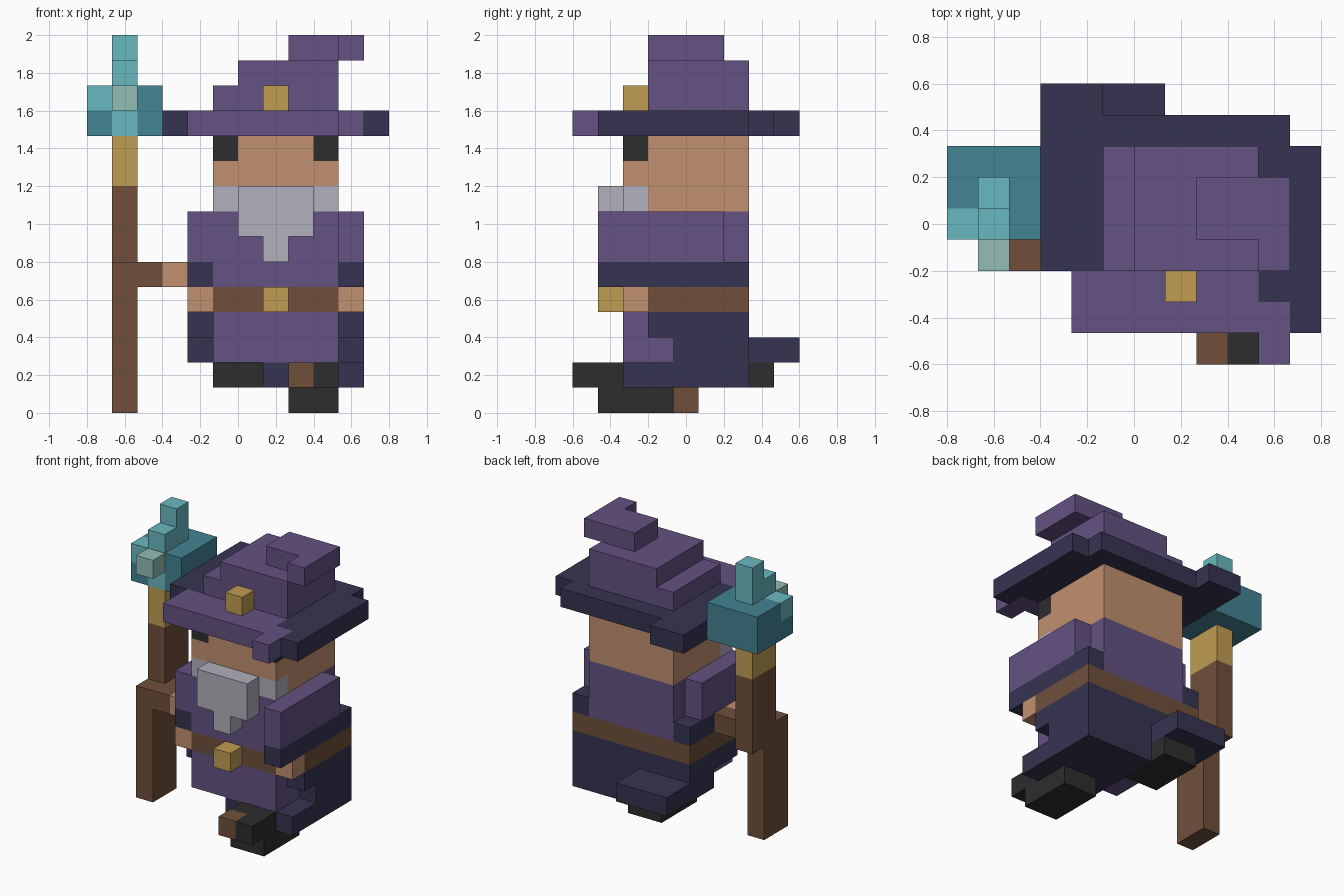
import bpy, bmesh, math
from mathutils import Vector

cube = bpy.data.objects.get("Cube")
if cube:
    bpy.data.objects.remove(cube, do_unlink=True)

U = 2 / 15                              # edge length of one block
ORIGIN = Vector((-6 * U, -4.5 * U, 0))  # grid corner
MID = 7                                 # block column the body is centred on
cells = {}                              # block position -> part name
part_materials = {}


def make_material(name, r, g, b):
    """Flat colour given as 0-255 sRGB, stored as linear values."""
    lin = [((c / 255 + 0.055) / 1.055) ** 2.4 for c in (r, g, b)] + [1]
    mat = bpy.data.materials.new(name)
    mat.use_nodes = True
    mat.diffuse_color = lin
    bsdf = mat.node_tree.nodes["Principled BSDF"]
    bsdf.inputs["Base Color"].default_value = lin
    bsdf.inputs["Roughness"].default_value = 0.9
    return mat


def region(x, y, z, w, d, h):
    return [(i, j, k) for i in range(x, x + w)
            for j in range(y, y + d) for k in range(z, z + h)]


def add(part, mat, x, y, z, w=1, d=1, h=1):
    """Fill a box of blocks; a later part replaces an earlier one."""
    part_materials[part] = mat
    for cell in region(x, y, z, w, d, h):
        cells[cell] = part


def add_mid(part, mat, w, y, z, d=1, h=1):
    """Fill a box of odd width centred on the body."""
    add(part, mat, MID - w // 2, y, z, w, d, h)


def carve(x, y, z, w=1, d=1, h=1):
    for cell in region(x, y, z, w, d, h):
        del cells[cell]


purple = make_material("purple", 100, 82, 130)
navy = make_material("navy", 54, 52, 82)
skin = make_material("skin", 192, 144, 112)
grey = make_material("grey", 178, 176, 188)
charcoal = make_material("charcoal", 45, 45, 45)
brown = make_material("brown", 112, 79, 59)
gold = make_material("gold", 192, 156, 82)
dark_teal = make_material("dark teal", 66, 131, 147)
light_teal = make_material("light teal", 105, 185, 193)
pale_teal = make_material("pale teal", 148, 190, 181)

# Robe with a ragged hem, and its tail
add_mid("robe", navy, 7, y=3, z=2, d=4, h=4)
carve(MID + 3, 3, 2)
carve(MID - 3, 3, 2, d=2)
add("robe", navy, MID, 2, 1, w=4, d=5)
add("robe_tail", navy, 4, 7, 2, w=3, d=2)
for row in range(2):
    add_mid("robe_front", purple, 5, y=2, z=2 + row, d=2 - row)

# Torso and belt
add_mid("torso", purple, 5, y=2, z=5, d=5, h=3)
add_mid("belt", brown, 7, y=3, z=4, d=4)
add_mid("belt", brown, 5, y=2, z=4)
add_mid("belt_buckle", gold, 1, y=1, z=4)

# Boots
add("front_boot", charcoal, 8, 1, 0, w=2, d=3)
add("front_boot", charcoal, 8, 0, 1, w=2, d=4)
add("boot_toe_patch", brown, 8, 0, 1)
add("back_boot", charcoal, 5, 5, 1, w=2, d=3)

# Arms: the left one reaches one block further forward
for side, x, front in (("left", MID + 3, 1), ("right", MID - 3, 2)):
    add(side + "_sleeve", purple, x, front, 6, d=6 - front, h=2)
    add(side + "_cuff", navy, x, front, 5, d=3 - front)
    add(side + "_hand", skin, x, 2, 4)

# Staff: lower shaft, cross piece in the hand, upper shaft set back
add("staff_shaft", brown, 1, 3, 0, d=2, h=6)
add("staff_shaft", brown, 2, 3, 5, w=2, d=2)
add("staff_shaft", brown, 1, 4, 5, d=2, h=4)
add("right_hand", skin, 3, 3, 5)
add("staff_collar", gold, 1, 4, 9, d=2, h=2)
add("staff_head", dark_teal, 0, 4, 11, w=3, d=3, h=2)
add("staff_crystal", light_teal, 0, 4, 12)
for step in range(2):
    add("staff_crystal", light_teal, 1, 4 + step, 11, h=3 + step)
add("staff_gem", pale_teal, 1, 3, 12)

# Head
add_mid("head", skin, 5, y=3, z=8, d=4, h=3)
add_mid("head", skin, 5, y=2, z=9, h=2)
for x in (MID - 2, MID + 2):
    add("eyes", charcoal, x, 2, 10)

# Beard, tapering downwards
add_mid("beard", grey, 5, y=2, z=8)
add_mid("beard", grey, 3, y=1, z=7, h=2)
add_mid("beard", grey, 1, y=1, z=6)

# Hat: uneven brim, stepped crown, bent tip
add("hat_brim", navy, 3, 3, 11, w=8, d=5)
add("hat_brim", navy, 11, 1, 11, d=6)
add("hat_brim", navy, 3, 8, 11, w=2)
add("hat_brim", navy, 10, 2, 11)
add("hat_brim_front", purple, 4, 1, 11, w=6, d=2)
add("hat_brim_front", purple, 10, 0, 11, d=2)
for step in range(2):
    add("hat_crown", purple, 5 + step, 3, 12 + step, w=5 - step, d=4)
add("hat_tip", purple, 8, 4, 14, w=3, d=2)
add("hat_tip", purple, 10, 3, 14)
add_mid("hat_buckle", gold, 1, y=2, z=12)


def exposed_faces(cell):
    """Yield the corners of every side of a block that has no neighbour."""
    for axis in range(3):
        u, v = (axis + 1) % 3, (axis + 2) % 3
        for side in (0, 1):
            near = list(cell)
            near[axis] += 2 * side - 1
            if tuple(near) in cells:
                continue
            quad = []
            for du, dv in ((0, 0), (1, 0), (1, 1), (0, 1)):
                p = Vector(cell)
                p[axis] += side
                p[u] += du
                p[v] += dv
                quad.append(ORIGIN + p * U)
            yield quad if side else quad[::-1]


# Build one clean mesh per part
for part, mat in part_materials.items():
    bm = bmesh.new()
    for cell in [c for c, owner in cells.items() if owner == part]:
        for quad in exposed_faces(cell):
            bm.faces.new([bm.verts.new(p) for p in quad])
    bmesh.ops.remove_doubles(bm, verts=bm.verts, dist=0.001)
    bmesh.ops.dissolve_limit(bm, angle_limit=math.radians(1),
                             verts=bm.verts, edges=bm.edges)
    mesh = bpy.data.meshes.new(part)
    bm.to_mesh(mesh)
    bm.free()
    mesh.materials.append(mat)
    bpy.context.collection.objects.link(bpy.data.objects.new(part, mesh))
